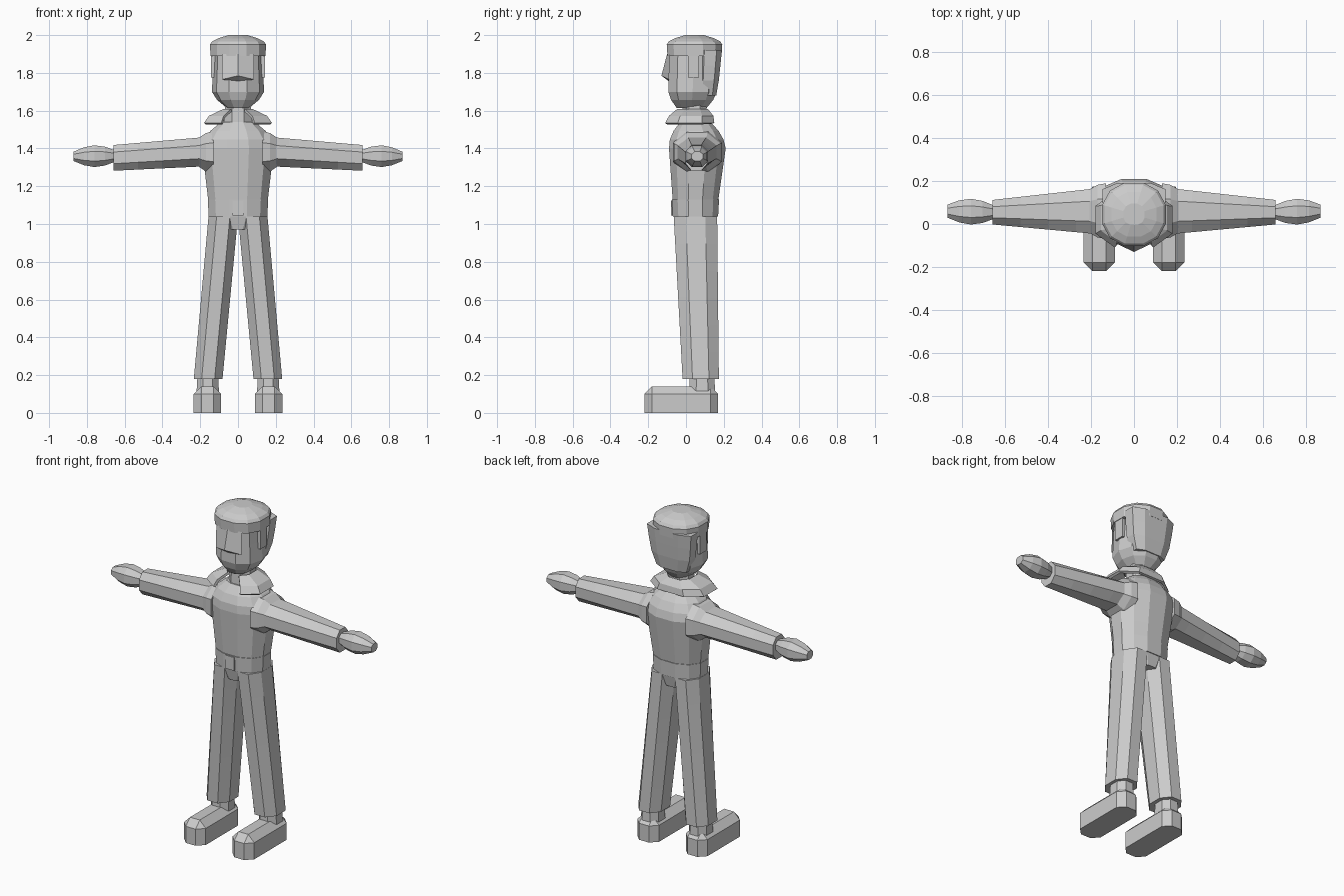
import bpy, bmesh
from math import sin, cos, pi, copysign
from mathutils import Vector, Matrix

cube = bpy.data.objects.get("Cube")
if cube:
    bpy.data.objects.remove(cube)

grey = bpy.data.materials.new("light_grey")
grey.use_nodes = True
grey.diffuse_color = (0.6, 0.6, 0.6, 1)
shader = grey.node_tree.nodes["Principled BSDF"]
shader.inputs["Base Color"].default_value = grey.diffuse_color


def finish(name, bm, mirror=False):
    """Turn the mesh data into an object, optionally with its mirror twin."""
    bmesh.ops.recalc_face_normals(bm, faces=bm.faces)
    mesh = bpy.data.meshes.new(name)
    bm.to_mesh(mesh)
    bm.free()
    mesh.materials.append(grey)
    obj = bpy.data.objects.new(name, mesh)
    bpy.context.collection.objects.link(obj)
    if mirror:
        modifier = obj.modifiers.new("Mirror", "MIRROR")
        modifier.use_mirror_merge = False
    return obj


def outline(sides, power):
    """Rounded-square ring filling the unit square, flat side to the front."""
    points = []
    for i in range(sides):
        angle = 2 * pi * (i + 0.5) / sides - pi / 2
        points.append(Vector([copysign(abs(t) ** power, t)
                              for t in (cos(angle), sin(angle))]))
    widest = max(p.x for p in points)
    deepest = max(p.y for p in points)
    return [(p.x / widest, p.y / deepest) for p in points]


def tube(name, start, end, size, end_size, steps=1, ease=1, swell=0, sides=8,
         power=0.9, sideways=False, mirror=False, gap=False):
    """Faceted tube; half-sizes blend from size to end_size with an ease."""
    bm = bmesh.new()
    start, end = Vector(start), Vector(end)
    size, end_size = Vector(size), Vector(end_size)
    rows = []
    for step in range(steps + 1):
        t = step / steps
        centre = start.lerp(end, t)
        half = size.lerp(end_size, t ** ease)
        bulge = swell * sin(pi * t)
        row = []
        for u, v in outline(sides, power):
            u, v = u * (half.x + bulge), v * (half.y + bulge)
            offset = Vector((0, u, v)) if sideways else Vector((u, v, 0))
            row.append(bm.verts.new(centre + offset))
        rows.append(row)
    for low, high in zip(rows, rows[1:]):
        for i in range(sides - gap):
            j = (i + 1) % sides
            bm.faces.new((low[i], low[j], high[j], high[i]))
    if not gap:
        bm.faces.new(rows[0])
        bm.faces.new(rows[-1])
    return finish(name, bm, mirror)


def block(name, centre, size, bevel=0, mirror=False):
    """Box whose edges, apart from those around the base, are chamfered."""
    bm = bmesh.new()
    matrix = Matrix.Translation(centre) @ Matrix.Diagonal((*size, 1))
    bmesh.ops.create_cube(bm, size=1, matrix=matrix)
    if bevel:
        edges = [e for e in bm.edges
                 if max(v.co.z for v in e.verts) > centre[2]]
        bmesh.ops.bevel(bm, geom=edges, offset=bevel, segments=1,
                        affect="EDGES", clamp_overlap=True)
    return finish(name, bm, mirror)


# Jacket: widening body, then rounded shoulders
tube("jacket_body", start=(0, 0.05, 1.12), end=(0, 0.06, 1.4),
     size=(0.157, 0.12), end_size=(0.19, 0.15), steps=3, sides=12)
tube("jacket_yoke", start=(0, 0.06, 1.4), end=(0, 0.05, 1.54),
     size=(0.19, 0.15), end_size=(0.09, 0.08), steps=3, ease=2, sides=12)

# Belt, buckle and seat
tube("belt", start=(0, 0.05, 1.04), end=(0, 0.05, 1.13),
     size=(0.155, 0.12), end_size=(0.16, 0.125), sides=12)
block("buckle", centre=(0, -0.075, 1.085), size=(0.06, 0.008, 0.08))
tube("hips", start=(0, 0.05, 0.97), end=(0, 0.05, 1.04),
     size=(0.08, 0.1), end_size=(0.15, 0.115), sides=12)

# Neck and open collar
tube("neck", start=(0, 0.045, 1.5), end=(0, 0.045, 1.66),
     size=(0.075, 0.07), end_size=(0.065, 0.06))
collar = tube("collar", start=(0, 0.02, 1.535), end=(0, 0.035, 1.61),
              size=(0.18, 0.13), end_size=(0.075, 0.08), steps=2, ease=2,
              power=0.8, gap=True)
collar.modifiers.new("Thickness", "SOLIDIFY").thickness = 0.015

# Head: tapered jaw and straight face
tube("jaw", start=(0, 0.03, 1.615), end=(0, 0.035, 1.7),
     size=(0.06, 0.08), end_size=(0.138, 0.128), steps=2, ease=0.6, sides=10)
tube("face", start=(0, 0.035, 1.7), end=(0, 0.045, 1.93),
     size=(0.138, 0.128), end_size=(0.128, 0.135), steps=2, sides=10)

# Nose ridge: a wide wedge, deepest at the tip
bm = bmesh.new()
top, tip, base = [bm.verts.new((0, y, z)) for y, z in
                  ((-0.1, 1.9), (-0.13, 1.785), (-0.09, 1.755))]
for side in (-0.085, 0.085):
    brow = bm.verts.new((side, -0.085, 1.9))
    cheek = bm.verts.new((side, -0.09, 1.765))
    bm.faces.new((top, brow, cheek, tip))
    bm.faces.new((tip, cheek, base))
finish("nose_ridge", bm)

# Hair: fringe band, crown, back and sideburns
tube("hair_band", start=(0, 0.045, 1.89), end=(0, 0.045, 1.95),
     size=(0.146, 0.143), end_size=(0.148, 0.147), sides=12)
tube("hair_crown", start=(0, 0.045, 1.95), end=(0, 0.045, 2),
     size=(0.148, 0.147), end_size=(0.05, 0.05), steps=3, ease=2, sides=12)
tube("hair_back", start=(0, 0.115, 1.68), end=(0, 0.13, 1.92),
     size=(0.1, 0.045), end_size=(0.147, 0.06), steps=3, ease=0.5, power=0.7)
block("sideburn", centre=(0.13, 0.04, 1.84), size=(0.025, 0.06, 0.13),
      mirror=True)

# Arms
tube("shoulder", start=(0.13, 0.06, 1.38), end=(0.21, 0.06, 1.38),
     size=(0.13, 0.11), end_size=(0.1, 0.075), steps=2, ease=2,
     sideways=True, mirror=True)
tube("sleeve", start=(0.14, 0.06, 1.385), end=(0.66, 0.055, 1.35),
     size=(0.11, 0.078), end_size=(0.057, 0.068), steps=4,
     sideways=True, mirror=True)
tube("hand", start=(0.65, 0.055, 1.36), end=(0.87, 0.06, 1.358),
     size=(0.03, 0.03), end_size=(0.03, 0.025), steps=4, swell=0.03,
     sideways=True, mirror=True)

# Legs
tube("trouser_leg", start=(0.158, 0.078, 0.18), end=(0.078, 0.05, 1.04),
     size=(0.076, 0.096), end_size=(0.078, 0.115), steps=6, mirror=True)
tube("ankle", start=(0.16, 0.085, 0.1), end=(0.16, 0.085, 0.19),
     size=(0.06, 0.07), end_size=(0.055, 0.065), mirror=True)
block("shoe", centre=(0.162, -0.025, 0.07), size=(0.145, 0.39, 0.14),
      bevel=0.04, mirror=True)
